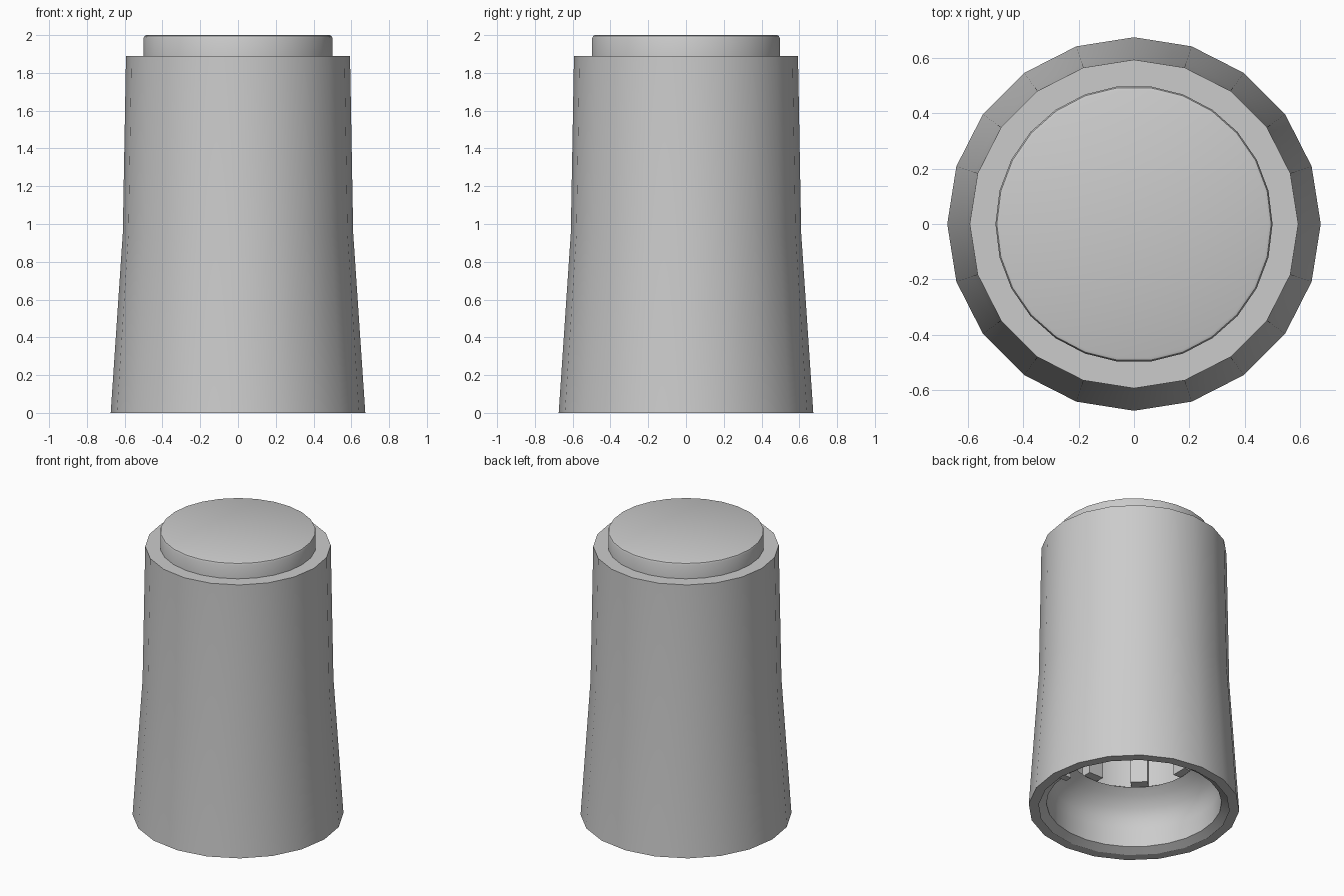
import bpy, bmesh
from math import cos, sin, pi, radians
from mathutils import Matrix

cube = bpy.data.objects.get("Cube")
if cube:
    bpy.data.objects.remove(cube, do_unlink=True)

grey = bpy.data.materials.new("plain grey")
grey.use_nodes = True
colour = (0.6, 0.6, 0.6, 1)
grey.diffuse_color = colour
grey.node_tree.nodes["Principled BSDF"].inputs["Base Color"].default_value = colour


def finish(name, bm, smooth=True):
    mesh = bpy.data.meshes.new(name)
    bm.to_mesh(mesh)
    bm.free()
    mesh.materials.append(grey)
    obj = bpy.data.objects.new(name, mesh)
    bpy.context.collection.objects.link(obj)
    bpy.ops.object.select_all(action='DESELECT')
    obj.select_set(True)
    bpy.context.view_layer.objects.active = obj
    if smooth:
        bpy.ops.object.shade_smooth_by_angle(angle=radians(35))
    return obj


def lathe(name, profile, sides):
    """Turn (radius, height) points about z; upward runs face outward."""
    bm = bmesh.new()
    rings = [[bm.verts.new((r * cos(2 * pi * k / sides), r * sin(2 * pi * k / sides), z))
              for k in range(sides)] for r, z in profile]
    for low, high in zip(rings, rings[1:]):
        for k in range(sides):
            n = (k + 1) % sides
            bm.faces.new((low[k], low[n], high[n], high[k]))
    bmesh.ops.remove_doubles(bm, verts=bm.verts, dist=1e-5)
    return finish(name, bm)


def add_box(bm, size, place):
    bmesh.ops.create_cube(bm, size=1, matrix=place @ Matrix.Diagonal((*size, 1)))


# Flared outer sleeve with flat bottom rim and top ledge
lathe("outer_sleeve", [(0.61, 0), (0.674, 0), (0.61, 0.95), (0.593, 1.89), (0.4, 1.89)], 20)

# Raised round top with a softened edge
lathe("top_cap", [(0.5, 1.86), (0.5, 1.985), (0.495, 1.996), (0.485, 2), (0, 2)], 26)

# Hollow inside: deep socket, rounded shoulder, wide mouth and chamfer
lathe("inner_liner", [(0, 1.8), (0.45, 1.8), (0.45, 0.41), (0.41, 0.385), (0.46, 0.35),
                      (0.52, 0.29), (0.55, 0.23), (0.56, 0.17), (0.56, 0.034), (0.62, 0.003)], 26)

# Ribs around the socket wall
bm = bmesh.new()
for k in range(8):
    turn = Matrix.Rotation(k * pi / 4, 4, 'Z')
    add_box(bm, (0.09, 0.11, 1.39), turn @ Matrix.Translation((0.42, 0, 1.1)))
finish("socket_ribs", bm, smooth=False)

# Small key on the mouth of the rim
bm = bmesh.new()
add_box(bm, (0.07, 0.05, 0.06), Matrix.Translation((0.58, 0, 0.035)))
finish("rim_key", bm, smooth=False)
